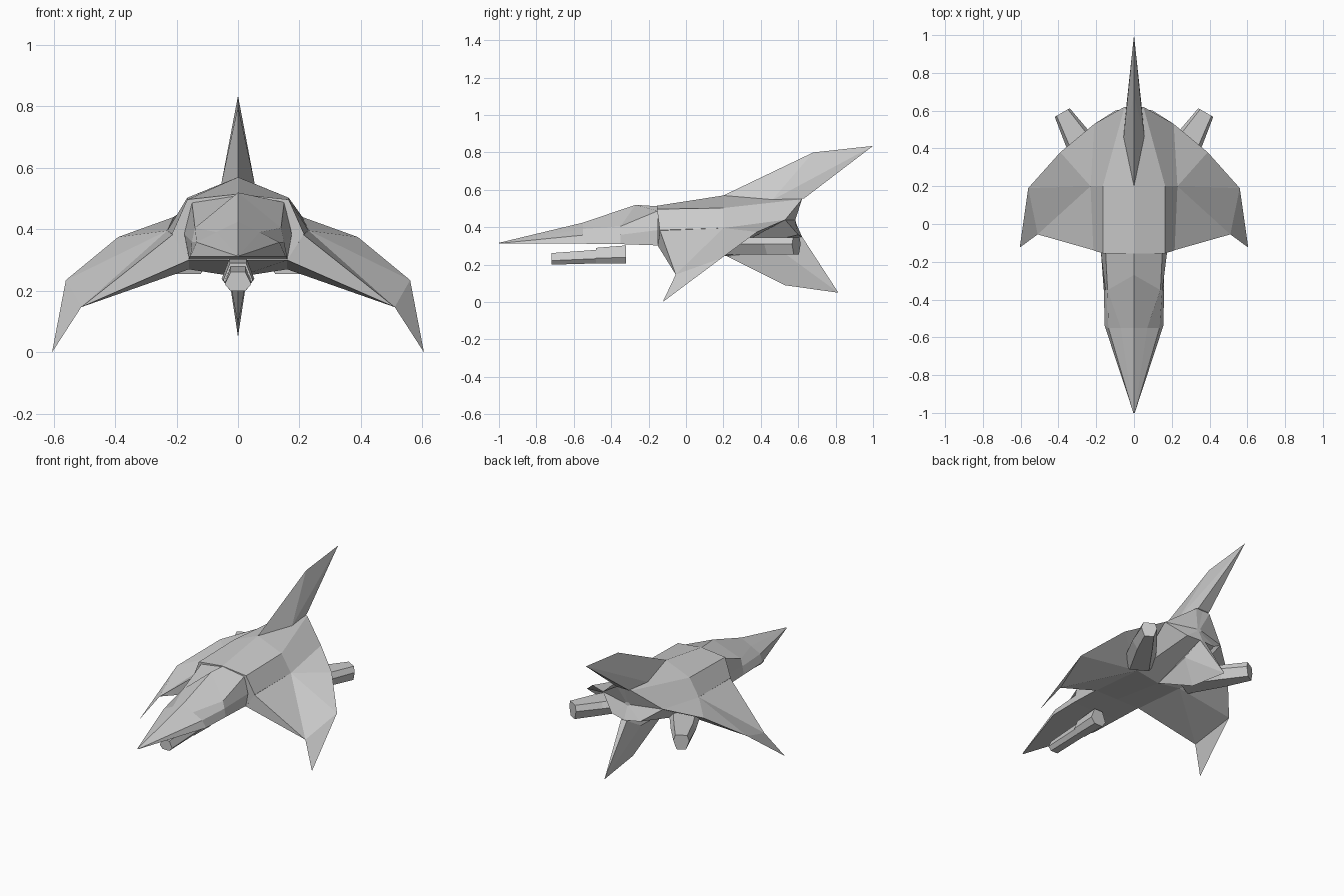
import bpy, bmesh
from mathutils import Vector

if "Cube" in bpy.data.objects:
    bpy.data.objects.remove(bpy.data.objects["Cube"])


def make(name, verts, faces, mirror=False):
    me = bpy.data.meshes.new(name)
    me.from_pydata(verts, [], faces)
    bm = bmesh.new()
    bm.from_mesh(me)
    bmesh.ops.remove_doubles(bm, verts=bm.verts, dist=0.0005)
    bmesh.ops.recalc_face_normals(bm, faces=bm.faces)
    bm.to_mesh(me)
    bm.free()
    ob = bpy.data.objects.new(name, me)
    bpy.context.collection.objects.link(ob)
    if mirror:
        ob.modifiers.new("mirror", 'MIRROR')
    return ob


def loft(name, rings, mirror=False):
    """Skin closed rings of equal size and cap both ends."""
    n = len(rings[0])
    verts = [p for r in rings for p in r]
    faces = []
    for k in range(len(rings) - 1):
        for i in range(n):
            a, b = k * n + i, k * n + (i + 1) % n
            faces.append((a, b, b + n, a + n))
    faces += [tuple(range(n)), tuple(range(len(verts) - n, len(verts)))]
    return make(name, verts, faces, mirror)


def full(half):
    """Half section, top centre to bottom centre, made into a whole ring."""
    return half + [(-x, y, z) for x, y, z in half[-2:0:-1]]


def hull(name, pts):
    """Convex solid around points, mirrored over x."""
    bm = bmesh.new()
    for p in {q for x, y, z in pts for q in ((x, y, z), (-x, y, z))}:
        bm.verts.new(p)
    bmesh.ops.convex_hull(bm, input=bm.verts)
    me = bpy.data.meshes.new(name)
    bm.to_mesh(me)
    bm.free()
    ob = bpy.data.objects.new(name, me)
    bpy.context.collection.objects.link(ob)


# pointed nose section
loft("nose", [full(r) for r in (
    [(0, -1, .317), (.003, -1, .316), (.004, -1, .314), (.003, -1, .312), (0, -1, .312)],
    [(0, -.55, .425), (.07, -.55, .391), (.135, -.55, .358), (.155, -.54, .312), (0, -.54, .312)],
    [(0, -.27, .52), (.14, -.35, .405), (.15, -.35, .36), (.16, -.35, .31), (0, -.35, .31)],
    [(0, -.15, .512), (.15, -.15, .488), (.175, -.15, .385), (.16, -.15, .303), (0, -.15, .303)])])

# main body
loft("body", [full(r) for r in (
    [(0, -.155, .515), (.165, -.155, .497), (.215, -.14, .385), (.16, -.15, .30), (0, -.15, .30)],
    [(0, .2, .57), (.165, .2, .503), (.23, .2, .396), (.16, .22, .27), (0, .22, .245)],
    [(0, .62, .557), (.05, .62, .55), (.21, .53, .44), (.1, .6, .36), (0, .62, .35)],
    [(0, .585, .45), (.01, .585, .45), (.02, .585, .44), (.01, .585, .43), (0, .585, .43)])])

# drooping wings
make("wings", [
    (.21, -.14, .385), (.23, .2, .396), (.21, .53, .44), (.39, .38, .375),
    (.56, .19, .235), (.605, -.125, .0), (.51, -.055, .147),
    (.16, -.15, .30), (.16, .22, .27)],
    [(0, 7, 6), (0, 6, 1), (1, 6, 4), (1, 4, 3), (1, 3, 2), (6, 5, 4),
     (7, 8, 6), (8, 4, 6), (8, 3, 4), (8, 2, 3)], True)

# upper and lower tail fins
hull("tail_fin", [(0, .2, .57), (0, .68, .80), (0, 1, .835), (.055, .46, .545), (.04, .63, .553)])
hull("lower_fin", [(0, .22, .245), (0, .53, .09), (0, .815, .05), (.035, .5, .28), (.02, .62, .35)])

# angled side engines
d = Vector((.86, -.5, 0))
section = ((-.75, .345), (.75, .345), (1, .31), (.6, .255), (-.6, .255), (-1, .31))
rings = []
for x, y, w in ((.17, .25, .095), (.30, .455, .073), (.38, .59, .046)):
    rings.append([(x + d.x * w * s, y + d.y * w * s, z) for s, z in section])
loft("engines", rings, True)

# under-nose gun: housing and barrel
gun = ((-.55, 1), (.55, 1), (1, .35), (.55, 0), (-.55, 0), (-1, .35))
for name, stations in (
        ("gun_housing", ((-.48, .048, .205, .29), (-.32, .053, .205, .303))),
        ("gun_barrel", ((-.72, .043, .2, .262), (-.47, .043, .207, .28)))):
    loft(name, [[(w * s, y, lo + (hi - lo) * t) for s, t in gun]
                for y, w, lo, hi in stations])
